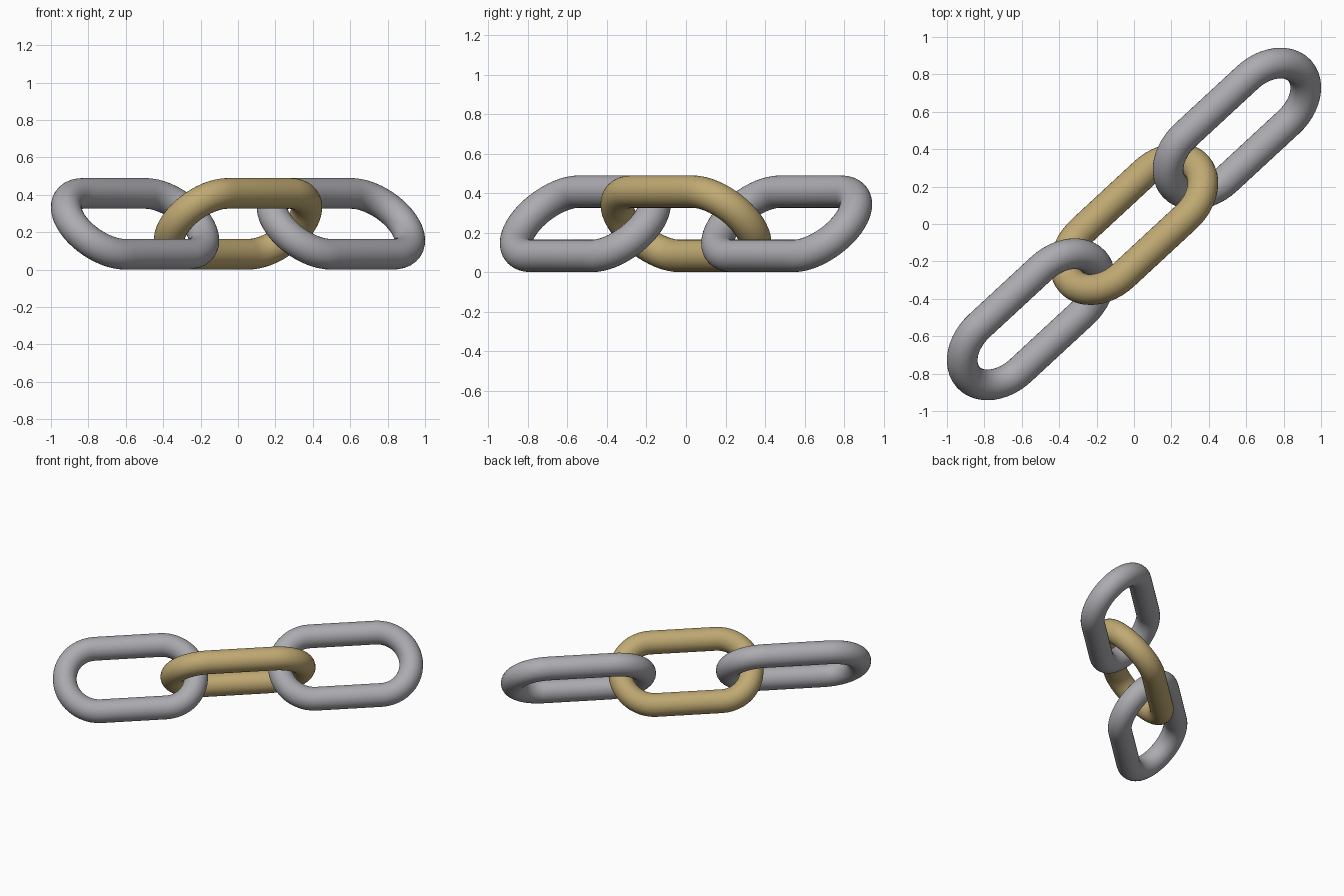
import bpy
import bmesh
from math import pi, cos, sin, radians
from mathutils import Vector

cube = bpy.data.objects.get("Cube")
if cube:
    bpy.data.objects.remove(cube, do_unlink=True)

HALF_STRAIGHT = 0.227   # half the straight side
BEND = 0.23             # centreline radius of the end bends
TUBE = 0.082            # wire radius
PITCH = 0.75            # distance between link centres
HEIGHT = 0.245
BEND_STEPS = 24
TUBE_SIDES = 32

# Chain direction and the horizontal direction across it
heading = radians(42.8)
along = Vector((cos(heading), sin(heading), 0))
across = Vector((-sin(heading), cos(heading), 0))
up = Vector((0, 0, 1))


def make_material(name, colour):
    mat = bpy.data.materials.new(name)
    mat.use_nodes = True
    mat.diffuse_color = (*colour, 1)
    bsdf = mat.node_tree.nodes["Principled BSDF"]
    bsdf.inputs["Base Color"].default_value = (*colour, 1)
    return mat


def make_link(name, offset, tilt, mat):
    """Sweep a round wire around a stadium-shaped loop tilted about the chain."""
    side = (across * tilt + up).normalized()
    normal = along.cross(side)
    centre = along * offset + up * HEIGHT
    bm = bmesh.new()
    rings = []
    for end in (1, -1):
        for i in range(BEND_STEPS + 1):
            a = -pi / 2 + pi * i / BEND_STEPS
            out = (along * cos(a) + side * sin(a)) * end
            p = centre + along * HALF_STRAIGHT * end + out * BEND
            ring = []
            for k in range(TUBE_SIDES):
                t = 2 * pi * k / TUBE_SIDES
                ring.append(bm.verts.new(p + (out * cos(t) + normal * sin(t)) * TUBE))
            rings.append(ring)
    for i, ring in enumerate(rings):
        following = rings[(i + 1) % len(rings)]
        for k in range(TUBE_SIDES):
            n = (k + 1) % TUBE_SIDES
            bm.faces.new((ring[k], ring[n], following[n], following[k]))
    bmesh.ops.recalc_face_normals(bm, faces=bm.faces)
    for face in bm.faces:
        face.smooth = True
    mesh = bpy.data.meshes.new(name)
    bm.to_mesh(mesh)
    bm.free()
    mesh.materials.append(mat)
    bpy.context.collection.objects.link(bpy.data.objects.new(name, mesh))


steel = make_material("steel grey", (0.41, 0.41, 0.44))
brass = make_material("brass gold", (0.53, 0.40, 0.17))

# Outer links lean one way, the middle link the other
make_link("right_end_link", -PITCH, 1, steel)
make_link("middle_link", 0, -1, brass)
make_link("left_end_link", PITCH, 1, steel)
